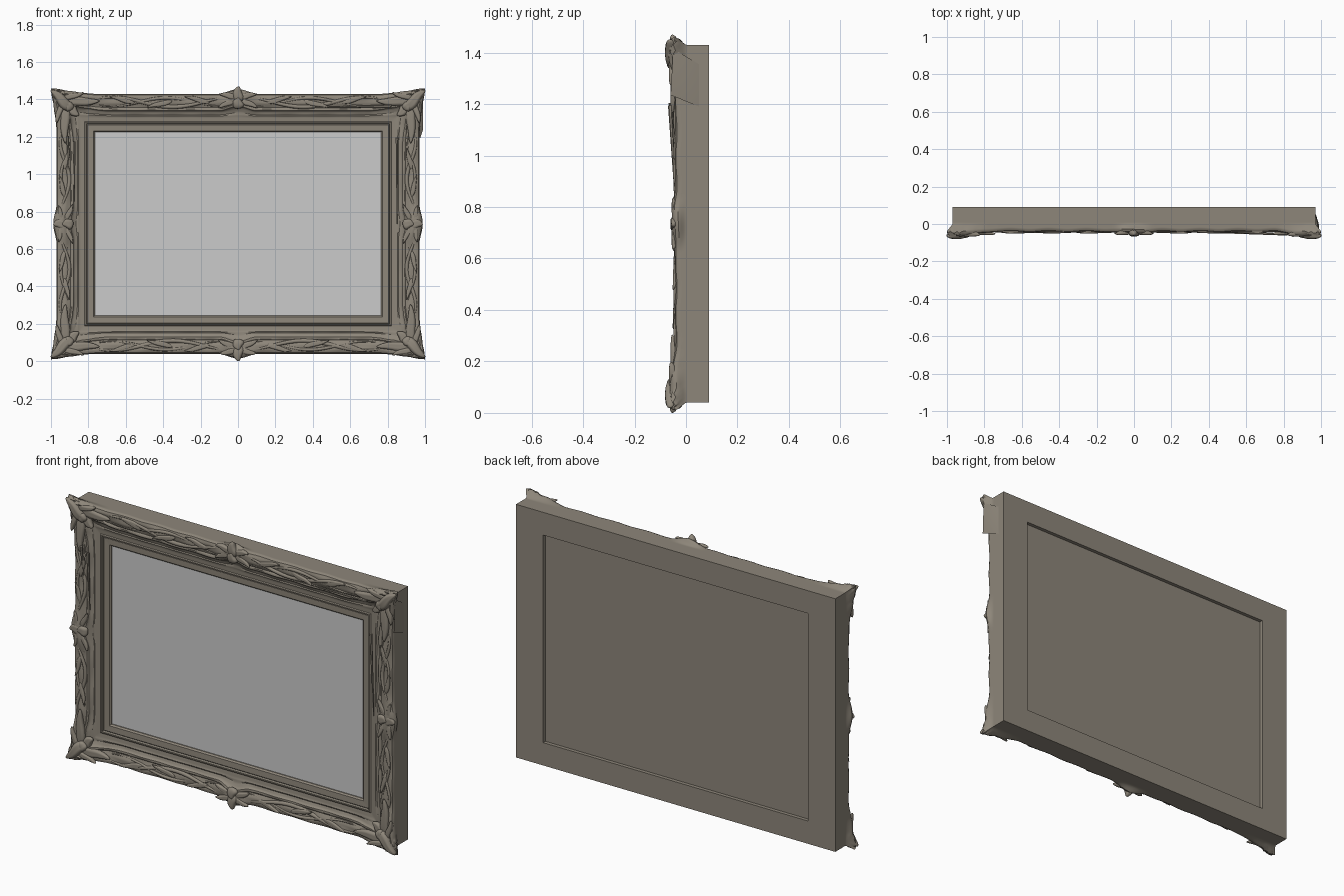
import bpy, bmesh, math
from mathutils import Vector

if "Cube" in bpy.data.objects:
    bpy.data.objects.remove(bpy.data.objects["Cube"])

HX, HZ, CZ = 0.97, 0.695, 0.735      # half width, half height, centre height

wood = bpy.data.materials.new("aged_wood")
wood.diffuse_color = (0.27, 0.24, 0.195, 1)
wood.use_nodes = True
wood.node_tree.nodes["Principled BSDF"].inputs["Base Color"].default_value = wood.diffuse_color


def clamp(v):
    return max(0.0, min(1.0, v))


def smooth(v):
    v = clamp(v)
    return v * v * (3 - 2 * v)


def finish(name, bm, mat=wood, angle=35):
    bmesh.ops.recalc_face_normals(bm, faces=bm.faces)
    me = bpy.data.meshes.new(name)
    bm.to_mesh(me)
    bm.free()
    ob = bpy.data.objects.new(name, me)
    bpy.context.collection.objects.link(ob)
    ob.location.z = CZ
    if mat:
        me.materials.append(mat)
    bpy.ops.object.select_all(action='DESELECT')
    ob.select_set(True)
    bpy.context.view_layer.objects.active = ob
    bpy.ops.object.shade_smooth_by_angle(angle=math.radians(angle))
    return ob


def box(name, x, z, y0, y1, mat):
    bm = bmesh.new()
    bmesh.ops.create_cube(bm, size=1)
    for v in bm.verts:
        v.co = (v.co.x * 2 * x, (y0 + y1) / 2 + v.co.y * (y1 - y0), v.co.z * 2 * z)
    return finish(name, bm, mat)


# Carved relief: fluted swelling at corners, swelling at the middle of each rail
def relief(x, z):
    a, b = HX - abs(x), HZ - abs(z)
    r = math.hypot(a, b)
    h = 0.026 * smooth(1 - r / 0.24) * (0.8 + 0.2 * math.cos(12 * math.atan2(b, a)))
    h += 0.016 * smooth(1 - math.hypot(x / 1.7, b - 0.04) / 0.09)
    h += 0.016 * smooth(1 - math.hypot(a - 0.04, z / 1.7) / 0.09)
    along = x if b < a else z
    return h + 0.003 * math.sin(along * 31) * math.cos(min(a, b) * 60)


# Outline flare: pointed corners and pointed rail centres
def flare(u, half, peak):
    s = half - abs(u)
    e = 0.03 * clamp(1 - s / 0.19) ** 1.3 + 0.004 * abs(math.sin(s * 45)) * clamp(1 - s / 0.25) * clamp(s / 0.02)
    return e + peak * smooth(1 - abs(u) / 0.11)


# Moulding section: inset, depth, extra sideways inset
section = [(0.125, 0.07, 0.04), (0.125, 0.09, 0.04), (0, 0.09, 0), (0, 0.01, 0),
           (0, -0.025, 0), (0.006, -0.037, 0), (0.02, -0.042, 0), (0.05, -0.041, 0),
           (0.074, -0.032, 0), (0.08, -0.036, 0), (0.09, -0.036, 0), (0.096, -0.028, 0),
           (0.112, -0.022, 0), (0.118, -0.025, 0), (0.126, -0.022, 0), (0.148, -0.02, 0),
           (0.153, -0.024, 0), (0.159, -0.024, 0), (0.161, -0.01, 0), (0.166, -0.015, 0),
           (0.198, -0.014, 0), (0.205, -0.006, 0), (0.205, 0.02, 0)]
rows = []
for i, (p, q) in enumerate(zip(section, section[1:])):
    p, q = Vector(p), Vector(q)
    n = max(1, math.ceil((q - p).length / 0.007)) if i > 2 else 1
    rows += [p.lerp(q, k / n) for k in range(n)]
rows.append(Vector(section[-1]))

# Mitred frame, one ring of sections
stations = []
for n, side in ((210, 0), (156, 1), (210, 2), (156, 3)):
    for k in range(n):
        f = 2 * k / n - 1
        stations.append((f, side, [(f, 1), (1, -f), (-f, -1), (-1, f)][side]))
bm = bmesh.new()
ring = []
for f, side, (fx, fz) in stations:
    e = flare(f * HX, HX, 0.025) if side % 2 == 0 else flare(f * HZ, HZ, 0.018)
    col = []
    for d, y, extra in rows:
        w = smooth(-y / 0.03 + 0.1) * smooth((0.135 - d) / 0.05)
        x = fx * (HX - d - extra + e * w)
        z = fz * (HZ - d + e * w)
        col.append(bm.verts.new((x, y - relief(x, z) * w, z)))
    ring.append(col)
for i, col in enumerate(ring):
    nxt = ring[(i + 1) % len(ring)]
    for j in range(len(col)):
        k = (j + 1) % len(col)
        bm.faces.new((col[j], nxt[j], nxt[k], col[k]))
finish("moulded_frame", bm)

# Backing panel and mirror glass
box("backing_panel", HX - 0.165, HZ - 0.125, 0.006, 0.07, wood)
box("mirror_glass", 0.767, 0.492, 0.0, 0.005, None)


# Creased, tapering leaf lobes repeated in all four quarters
def leaves(name, specs):
    bm = bmesh.new()
    for x, z, length, width, ang, depth, y in specs:
        a = math.radians(ang)
        for sx in ((1, -1) if x else (1,)):
            for sz in ((1, -1) if z else (1,)):
                made = bmesh.ops.create_uvsphere(bm, u_segments=20, v_segments=12, radius=1)
                for v in made["verts"]:
                    t, h, w = v.co.z, v.co.y, v.co.x
                    lx = t * length
                    lw = w * width * (1 - 0.35 * t) + 0.12 * width * math.sin(t * 4)
                    ly = y + h * depth * (0.7 + 0.3 * abs(w)) - 0.008 * max(t, 0) ** 2
                    px = x + lx * math.cos(a) - lw * math.sin(a)
                    pz = z + lx * math.sin(a) + lw * math.cos(a)
                    v.co = (sx * px, ly, sz * pz)
    finish(name, bm, angle=60)


leaves("corner_leaves", [
    (0.945, 0.663, 0.076, 0.028, 45, 0.036, -0.054),
    (0.84, 0.655, 0.10, 0.024, 180, 0.020, -0.045),
    (0.925, 0.54, 0.11, 0.024, -90, 0.020, -0.045),
    (0.885, 0.683, 0.065, 0.016, 165, 0.022, -0.050),
    (0.955, 0.60, 0.065, 0.016, -75, 0.022, -0.050),
    (0.885, 0.608, 0.045, 0.026, 225, 0.024, -0.038),
    (0.905, 0.63, 0.026, 0.024, 45, 0.022, -0.058)])
leaves("top_and_bottom_cartouches", [
    (0, 0.69, 0.045, 0.028, 90, 0.026, -0.045),
    (0, 0.645, 0.030, 0.028, 90, 0.022, -0.050),
    (0.05, 0.685, 0.050, 0.016, 10, 0.018, -0.045),
    (0.055, 0.645, 0.055, 0.016, -25, 0.018, -0.042)])
leaves("side_cartouches", [
    (0.95, 0, 0.038, 0.028, 0, 0.022, -0.042),
    (0.91, 0, 0.030, 0.026, 0, 0.020, -0.046),
    (0.95, 0.05, 0.050, 0.014, 80, 0.018, -0.042),
    (0.905, 0.055, 0.055, 0.014, 115, 0.016, -0.040)])
leaves("rail_leaves", [
    (0.22, 0.665, 0.07, 0.013, 14, 0.011, -0.042),
    (0.42, 0.640, 0.07, 0.013, -14, 0.011, -0.042),
    (0.62, 0.665, 0.07, 0.013, 14, 0.011, -0.042),
    (0.94, 0.20, 0.06, 0.012, 76, 0.011, -0.042),
    (0.915, 0.35, 0.06, 0.012, 104, 0.011, -0.042)])


# Winding vine scrolls along each rail, mirrored to all quarters
def vine(name, u0, u1, amp, phase, radius, upright):
    cu = bpy.data.curves.new(name, 'CURVE')
    cu.dimensions = '3D'
    cu.bevel_depth = radius
    cu.bevel_resolution = 2
    cu.use_fill_caps = True
    sp = cu.splines.new('POLY')
    n = 50
    sp.points.add(n)
    for i, p in enumerate(sp.points):
        t = i / n
        u = u0 + (u1 - u0) * t
        d = 0.044 + amp * math.sin(phase + t * 2.2 * math.pi)
        y = -0.037 - 0.004 * math.cos(phase + t * 9)
        p.co = (HX - d, y, u, 1) if upright else (u, y, HZ - d, 1)
        p.radius = 0.35 + 0.65 * math.sin(math.pi * t)
    ob = bpy.data.objects.new(name, cu)
    bpy.context.collection.objects.link(ob)
    ob.location.z = CZ
    cu.materials.append(wood)
    bpy.ops.object.select_all(action='DESELECT')
    ob.select_set(True)
    bpy.context.view_layer.objects.active = ob
    bpy.ops.object.convert(target='MESH')
    ob = bpy.context.object
    m = ob.modifiers.new("quarters", 'MIRROR')
    m.use_axis = (True, False, True)
    bpy.ops.object.shade_smooth_by_angle(angle=math.radians(60))


vine("long_vine", 0.06, 0.78, 0.026, -1.2, 0.012, False)
vine("long_vine_thin", 0.09, 0.74, 0.022, 1.6, 0.009, False)
vine("short_vine", 0.06, 0.50, 0.024, -1.2, 0.011, True)
vine("short_vine_thin", 0.08, 0.47, 0.020, 1.6, 0.008, True)

# Thin raised splinters beside the upper corners
bm = bmesh.new()
for a, b in (((0.85, -0.062, 0.46), (0.85, -0.035, 0.0)),
             ((-0.875, -0.055, 0.44), (-0.875, -0.035, 0.12)),
             ((-0.91, -0.06, 0.47), (-0.91, -0.04, 0.28)),
             ((0.82, -0.055, 0.63), (0.38, -0.045, 0.62))):
    a, b = Vector(a), Vector(b)
    q = (b - a).to_track_quat('Z', 'Y').to_matrix().to_4x4()
    q.translation = (a + b) / 2
    bmesh.ops.create_cone(bm, segments=6, cap_ends=True, radius1=0.008, radius2=0.002,
                          depth=(b - a).length, matrix=q)
finish("splinters", bm)

# Leaf folded back over the upper right side
bm = bmesh.new()
for p in ((0.988, -0.06, 0.50), (0.973, 0.05, 0.455), (0.971, 0.05, 0.62),
          (0.99, -0.05, 0.68), (0.95, 0.0, 0.56), (0.988, 0.0, 0.56)):
    bm.verts.new(p)
bmesh.ops.convex_hull(bm, input=bm.verts)
finish("folded_side_leaf", bm)
